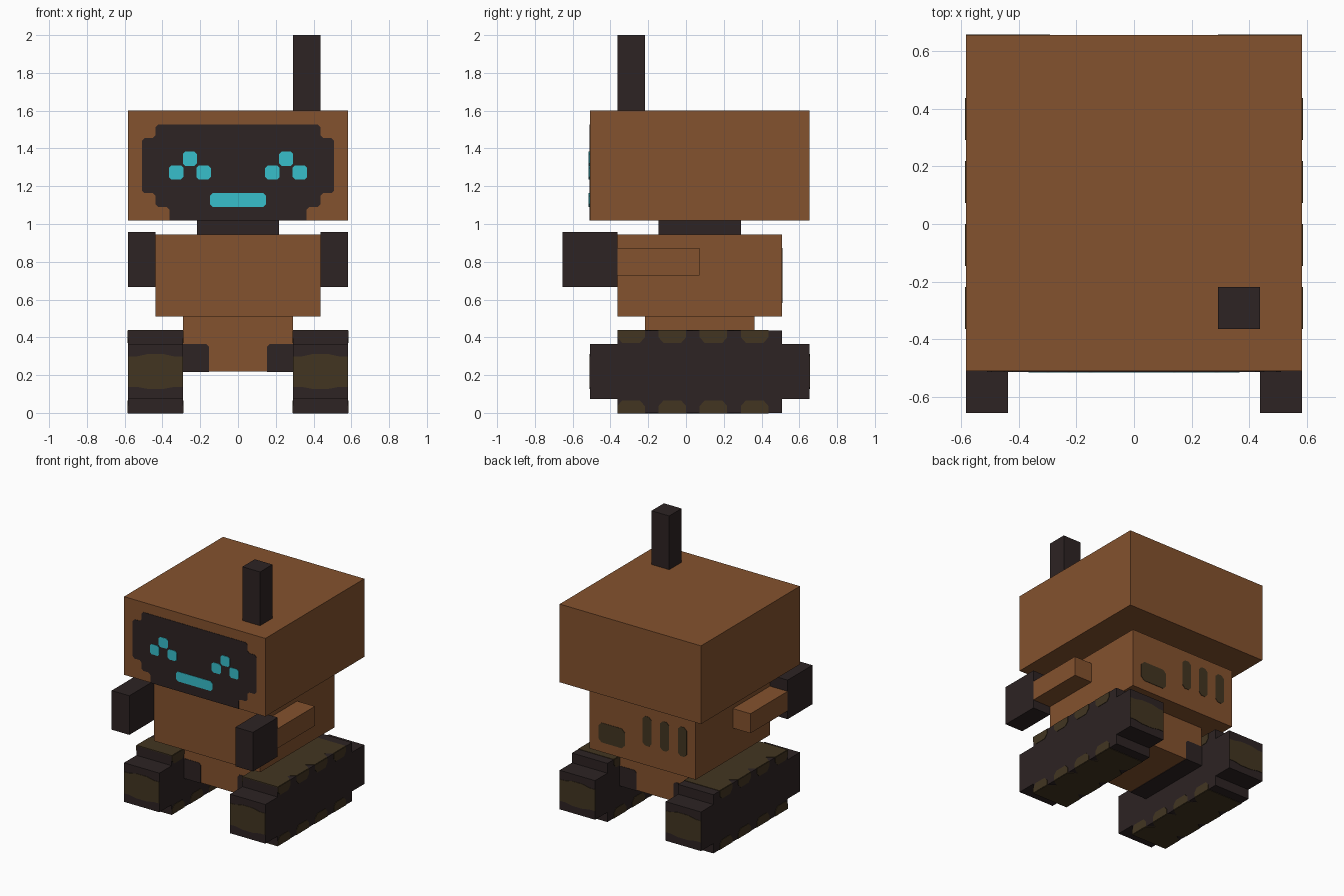
import bpy
import bmesh

cube = bpy.data.objects.get("Cube")
if cube:
    bpy.data.objects.remove(cube, do_unlink=True)

U = 2 / 27.5   # one block unit
T = 0.04       # thickness of painted plates, in block units


def material(name, rgb):
    lin = [((c / 255 + 0.055) / 1.055) ** 2.4 for c in rgb] + [1]
    m = bpy.data.materials.new(name)
    m.use_nodes = True
    m.diffuse_color = lin
    bsdf = m.node_tree.nodes["Principled BSDF"]
    bsdf.inputs["Base Color"].default_value = lin
    bsdf.inputs["Roughness"].default_value = 0.8
    return m


BROWN = material("rust_brown", (132, 82, 46))
DARK = material("dark_charcoal", (45, 35, 35))
OLIVE = material("dark_olive", (66, 53, 33))
CYAN = material("cyan_glow", (55, 191, 203))


def prism(name, axis, pts, lo, hi, mat, side=1):
    """Extrude a 2D outline along an axis; side=-1 mirrors it in x."""
    place = {"x": lambda a, b, d: (d, a, b),
             "y": lambda a, b, d: (a, d, b),
             "z": lambda a, b, d: (a, b, d)}[axis]
    bm = bmesh.new()
    rings = []
    for d in (lo, hi):
        ring = []
        for a, b in pts:
            x, y, z = place(a, b, d)
            ring.append(bm.verts.new((side * x * U, y * U, z * U)))
        rings.append(ring)
        bm.faces.new(ring)
    n = len(pts)
    for i in range(n):
        j = (i + 1) % n
        bm.faces.new((rings[0][i], rings[0][j], rings[1][j], rings[1][i]))
    bmesh.ops.recalc_face_normals(bm, faces=bm.faces)
    mesh = bpy.data.meshes.new(name)
    bm.to_mesh(mesh)
    bm.free()
    mesh.materials.append(mat)
    ob = bpy.data.objects.new(name, mesh)
    bpy.context.collection.objects.link(ob)
    return ob


def rect(x0, x1, y0, y1, c=0):
    """Rectangle outline, with corners cut by c."""
    if not c:
        return [(x0, y0), (x1, y0), (x1, y1), (x0, y1)]
    return [(x0 + c, y0), (x1 - c, y0), (x1, y0 + c), (x1, y1 - c),
            (x1 - c, y1), (x0 + c, y1), (x0, y1 - c), (x0, y0 + c)]


def box(name, x, y, z, mat, side=1):
    return prism(name, "z", rect(*x, *y), *z, mat, side)


# Body
box("head", (-8, 8), (-7, 9), (14, 22), BROWN)
box("antenna", (4, 6), (-5, -3), (22, 27.5), DARK)
box("neck", (-3, 3), (-2, 4), (13, 14), DARK)
box("torso", (-6, 6), (-5, 7), (7, 13), BROWN)
box("pelvis", (-4, 4), (-3, 5), (3, 7), BROWN)

# Face screen with stepped, softened corners
half = [(5, 14), (5, 14.8), (5.2, 15), (5.8, 15), (6, 15.2), (6, 15.8),
        (6.2, 16), (6.8, 16), (7, 16.2), (7, 19.8), (6.8, 20), (6.2, 20),
        (6, 20.2), (6, 20.8), (5.8, 21)]
outline = half + [(-x, z) for x, z in reversed(half)]
prism("face_screen", "y", outline, -7 - T, -7 + T, DARK)
prism("mouth", "y", rect(-2.05, 2.05, 15, 16, 0.2), -7 - 2 * T, -7, CYAN)

# Vents on the back
prism("vent_wide", "y", rect(2, 5, 8, 10, 0.35), 7 - T, 7 + T, OLIVE)
for i, x in enumerate((-1, -3, -5)):
    prism(f"vent_slit_{i + 1}", "y", rect(x, x + 1, 9, 12, 0.28), 7 - T, 7 + T, OLIVE)

# Tread shapes: stepped side profile, wavy end band, notched belt patch
tread = [(-5, 0), (7, 0), (7, 1), (9, 1), (9, 5), (7, 5),
         (7, 6), (-5, 6), (-5, 5), (-7, 5), (-7, 1), (-5, 1)]
band = [(4, 1.9), (4.6, 1.9), (5.4, 1.75), (6.6, 1.75), (7.4, 1.9), (8, 1.9),
        (8, 4.1), (7.4, 4.1), (6.6, 4.28), (5.4, 4.28), (4.6, 4.1), (4, 4.1)]
starts = (-5, -2, 1, 4)
outer = []
for y in starts:
    outer += [(8, y), (8, y + 2), (7.3, y + 2.5)]
outer.pop()
belt = outer + [(12 - x, y) for x, y in reversed(outer)]

for label, s in (("left", 1), ("right", -1)):
    # Eyes: three small lozenges each
    for i, (x, z) in enumerate(((2, 17), (3, 18), (4, 17))):
        prism(f"{label}_eye_{i + 1}", "y", rect(x - 0.02, x + 1.02, z - 0.02, z + 1.02, 0.18),
              -7 - 2 * T, -7, CYAN, s)
    # Arms
    box(f"{label}_arm", (6, 8), (-5, 1), (10, 12), BROWN, s)
    box(f"{label}_hand", (6, 8), (-9, -5), (9.15, 13.15), DARK, s)
    # Hip joint wrapped over the pelvis
    hip = [(2.1, 3 - T), (4.05, 3 - T), (4.05, 5), (2.3, 5), (2.1, 4.8)]
    prism(f"{label}_hip", "y", hip, -3 - T, 5 + T, DARK, s)
    # Treads and their patches
    prism(f"{label}_tread", "x", tread, 4, 8, DARK, s)
    for end, y in (("front", -7), ("back", 9)):
        prism(f"{label}_tread_{end}_band", "y", band, y - T, y + T, OLIVE, s)
    for end, z in (("top", 6), ("bottom", 0)):
        prism(f"{label}_tread_{end}_belt", "z", belt, z - T, z + T, OLIVE, s)
        inward = -1 if z else 1
        for i, y in enumerate(starts):
            tab = [(y, z), (y + 2, z), (y + 2, z + 0.5 * inward),
                   (y + 1.65, z + 0.9 * inward), (y + 0.35, z + 0.9 * inward),
                   (y, z + 0.5 * inward)]
            for where, x in (("outer", 8), ("inner", 4)):
                prism(f"{label}_tread_{end}_{where}_patch_{i + 1}", "x", tab,
                      x - T, x + T, OLIVE, s)
